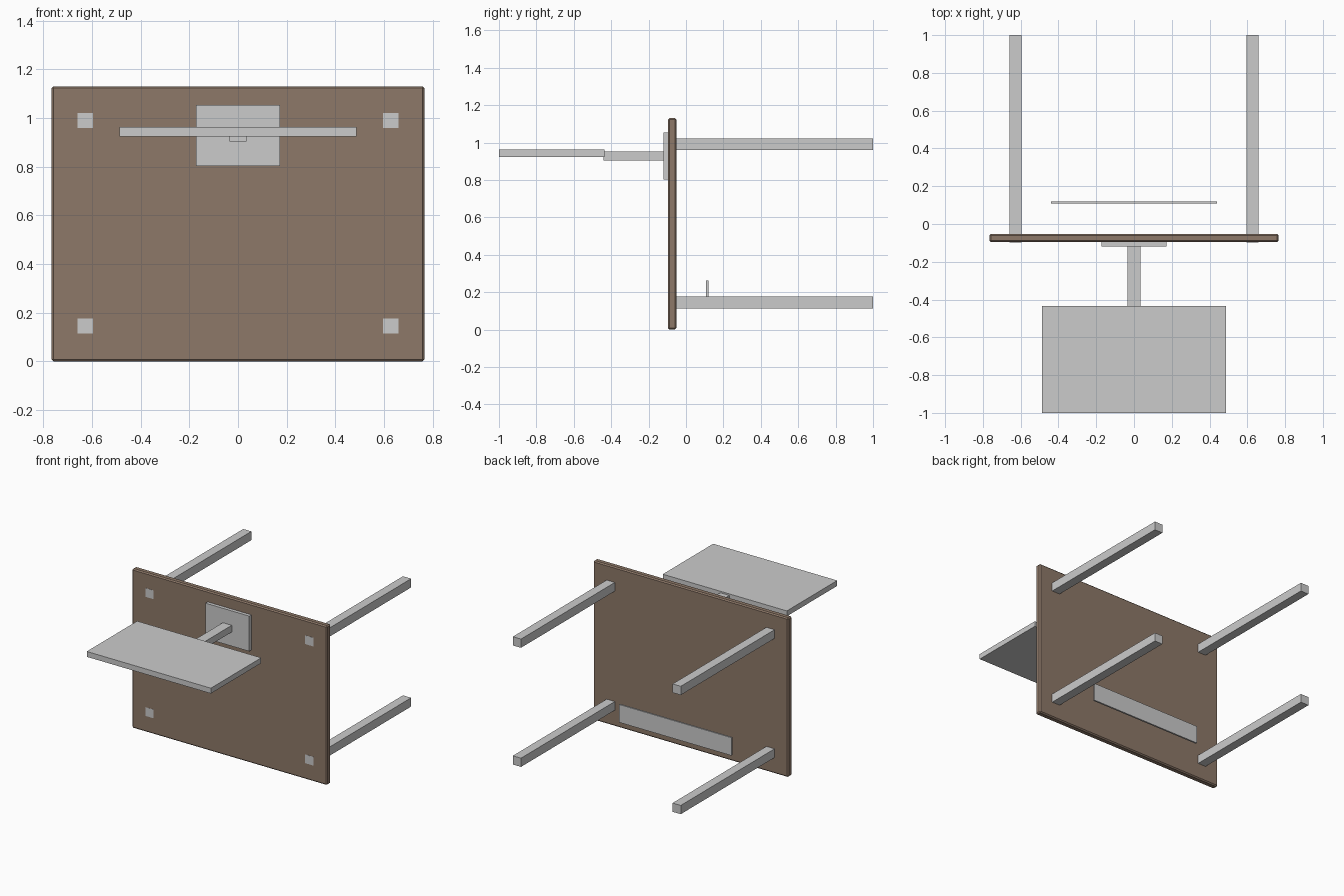
import bpy

if "Cube" in bpy.data.objects:
    bpy.data.objects.remove(bpy.data.objects["Cube"])


def box(name, x, y, z, bevel=0.0, material=None):
    """Box from (min, max) ranges on each axis, with an optional chamfer."""
    bpy.ops.mesh.primitive_cube_add(size=1)
    ob = bpy.context.object
    ob.name = name
    ob.location = [(a + b) / 2 for a, b in (x, y, z)]
    ob.scale = [b - a for a, b in (x, y, z)]
    bpy.ops.object.transform_apply(location=False, rotation=False, scale=True)
    if bevel:
        mod = ob.modifiers.new("chamfer", "BEVEL")
        mod.width = bevel
        mod.segments = 1
    if material:
        ob.data.materials.append(material)
    return ob


wood = bpy.data.materials.new("wood")
wood.diffuse_color = (0.27, 0.19, 0.14, 1)
wood.use_nodes = True
wood.node_tree.nodes["Principled BSDF"].inputs["Base Color"].default_value = wood.diffuse_color

# The desk lies on its long edge: its top faces -y, its legs point to +y
box("tabletop", (-0.765, 0.765), (-0.096, -0.052), (0.0, 1.13), 0.008, wood)

# Four square legs, whose ends show flush on the tabletop face
for side, sx in (("left", -1), ("right", 1)):
    for level, z in (("lower", 0.145), ("upper", 0.99)):
        cx = sx * 0.627
        box(f"{level}_{side}_leg", (cx - 0.032, cx + 0.032), (-0.097, 1.0),
            (z - 0.031, z + 0.031))

# Thin panel under the desk
box("under_panel", (-0.44, 0.44), (0.108, 0.12), (0.135, 0.262))

# Screen on its stand
box("stand_base", (-0.172, 0.172), (-0.12, -0.096), (0.803, 1.053))
box("stand_arm", (-0.035, 0.035), (-0.44, -0.12), (0.903, 0.951))
box("screen", (-0.487, 0.487), (-1.0, -0.435), (0.924, 0.962))
